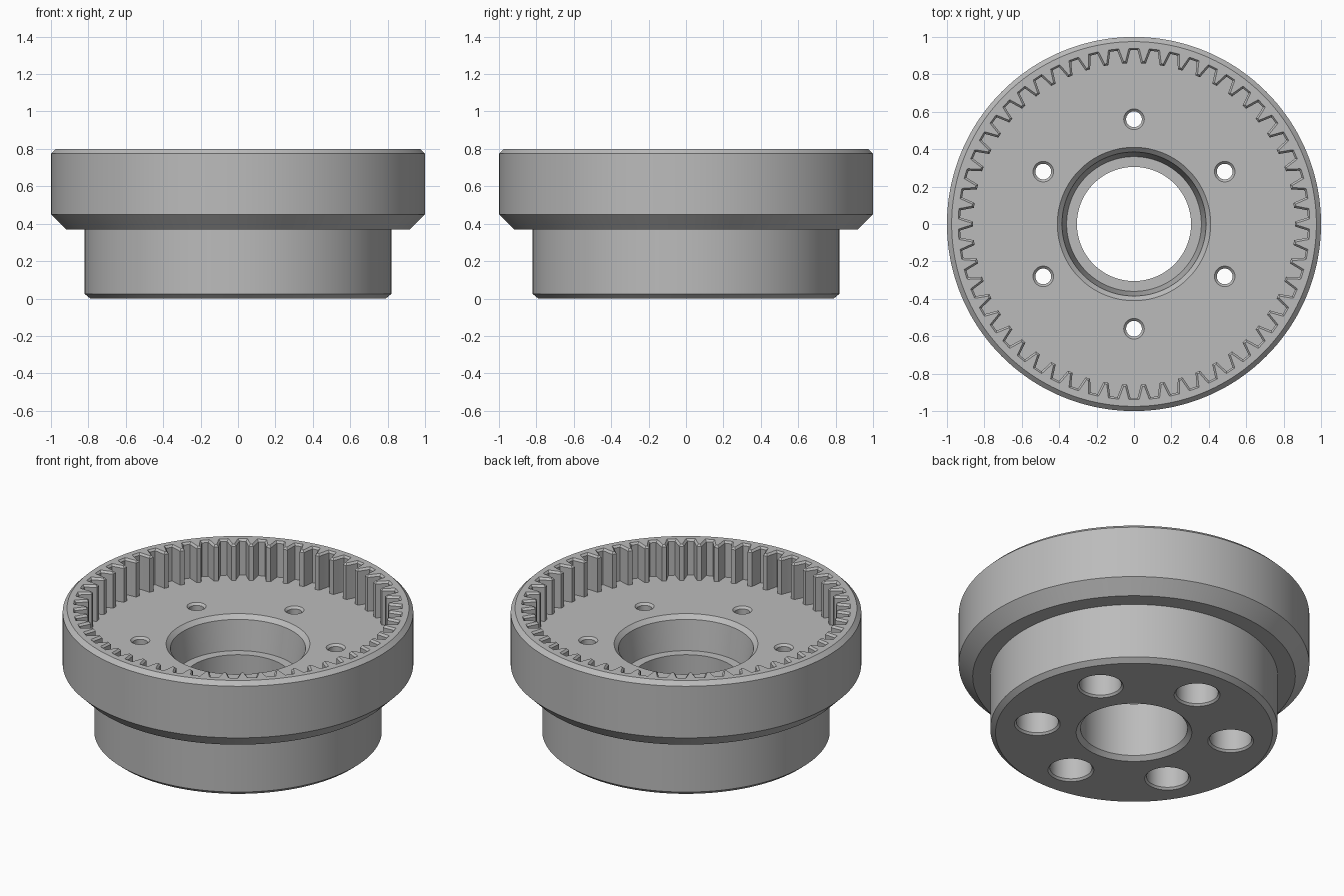
import bpy, bmesh
from math import sin, cos, tau, radians

cube = bpy.data.objects.get("Cube")
if cube:
    bpy.data.objects.remove(cube)

TEETH = 54
TIP, ROOT = 0.86, 0.93
FLOOR = 0.575

steel = bpy.data.materials.new("grey steel")
steel.use_nodes = True
colour = (0.5, 0.5, 0.5, 1)
steel.diffuse_color = colour
steel.node_tree.nodes["Principled BSDF"].inputs["Base Color"].default_value = colour

# One tooth space: (fraction of pitch from the space centre, radius)
half_space = [(0.17, ROOT), (0.20, ROOT - 0.008), (0.27, 0.895), (0.37, TIP)]
space = [(-f, r) for f, r in reversed(half_space)] + half_space
pitch = tau / TEETH
outline = [((i + f) * pitch + tau / 4, r) for i in range(TEETH) for f, r in space]


def gear_ring(z, grow=0.0):
    """Tooth outline at a height, optionally widened for the edge chamfer."""
    points = []
    for i, (a, r) in enumerate(outline):
        k = i % len(space)
        side = -1 if k < len(space) // 2 else 1
        a += side * grow * 0.8 / r
        points.append(((r + grow) * cos(a), (r + grow) * sin(a), z))
    return points


def round_ring(r, z, angles):
    return [(r * cos(a), r * sin(a), z) for a in angles]


def skin(name, rings, closed):
    """Join successive rings of equal length with quads."""
    bm = bmesh.new()
    loops = [[bm.verts.new(p) for p in ring] for ring in rings]
    n = len(loops[0])
    pairs = list(zip(loops, loops[1:]))
    if closed:
        pairs.append((loops[-1], loops[0]))
    else:
        bm.faces.new(loops[0])
        bm.faces.new(loops[-1])
    for a, b in pairs:
        for i in range(n):
            j = (i + 1) % n
            bm.faces.new((a[i], a[j], b[j], b[i]))
    bmesh.ops.recalc_face_normals(bm, faces=bm.faces)
    mesh = bpy.data.meshes.new(name)
    bm.to_mesh(mesh)
    bm.free()
    mesh.materials.append(steel)
    obj = bpy.data.objects.new(name, mesh)
    bpy.context.collection.objects.link(obj)
    return obj


# Ring gear body: outer profile, toothed recess, stepped bore
angles = [i * tau / len(outline) + tau / 4 - 0.37 * pitch for i in range(len(outline))]
outer = [(0.79, 0), (0.82, 0.025), (0.82, 0.37), (0.92, 0.37),
         (1, 0.45), (1, 0.775), (0.975, 0.8)]
bore = [(0.41, FLOOR), (0.385, 0.55), (0.36, 0.365), (0.305, 0.365),
        (0.305, 0.025), (0.33, 0)]
rings = [round_ring(r, z, angles) for r, z in outer]
rings += [gear_ring(0.8, 0.01), gear_ring(0.788), gear_ring(FLOOR)]
rings += [round_ring(r, z, angles) for r, z in bore]
body = skin("ring_gear_body", rings, True)

# Bolt holes: countersunk above, wide counterbore below
hole = [(0.14, -0.01), (0.12, 0.012), (0.12, 0.36), (0.042, 0.36),
        (0.042, FLOOR - 0.013), (0.065, FLOOR + 0.01)]
hole_angles = [i * tau / 48 for i in range(48)]
for k in range(6):
    a = radians(30 + 60 * k)
    cutter = skin("bolt_hole_cutter", [round_ring(r, z, hole_angles) for r, z in hole], False)
    cutter.location = (0.56 * cos(a), 0.56 * sin(a), 0)
    cutter.hide_render = True
    cut = body.modifiers.new("bolt_hole", 'BOOLEAN')
    cut.operation = 'DIFFERENCE'
    cut.solver = 'EXACT'
    cut.object = cutter

# Bake the holes, drop the cutters, shade
bpy.context.view_layer.objects.active = body
body.select_set(True)
for cut in list(body.modifiers):
    cutter = cut.object
    bpy.ops.object.modifier_apply(modifier=cut.name)
    bpy.data.objects.remove(cutter)
bpy.ops.object.shade_smooth_by_angle(angle=radians(20))
